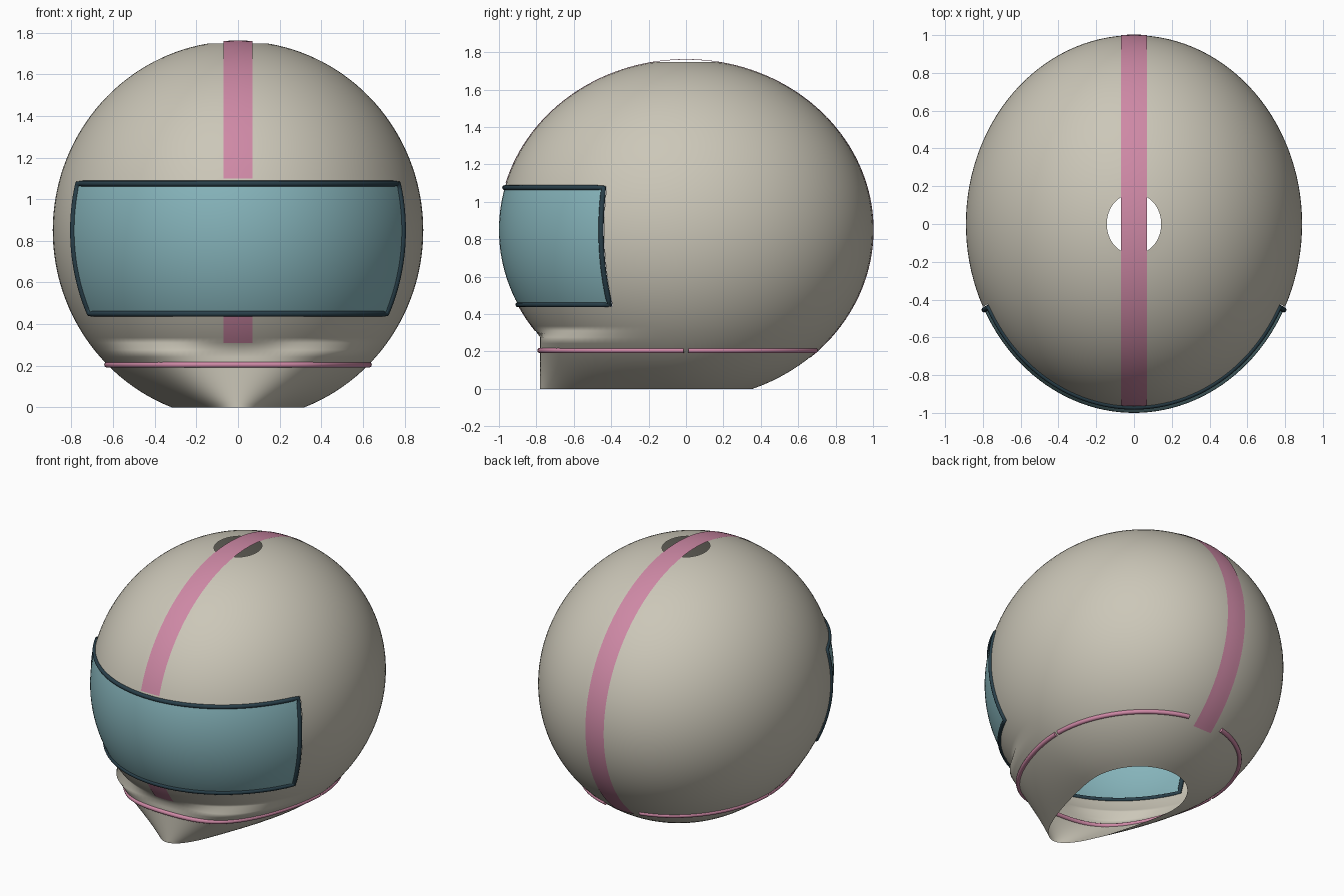
import bpy, math
from math import sin, cos, radians, sqrt, asin, pi

cube = bpy.data.objects.get("Cube")
if cube:
    bpy.data.objects.remove(cube, do_unlink=True)

RX, RY, RZ, CZ = 0.89, 1.0, 0.91, 0.85     # ellipsoid radii and centre height
CHIN_TOP, CHIN_Y = 0.31, -0.78
OPEN_LOW, OPEN_HIGH, OPEN_ANGLE = 0.44, 1.08, radians(64)
VISOR_LOW, VISOR_HIGH, VISOR_ANGLE = 0.45, 1.075, radians(63)


def material(name, rgb):
    m = bpy.data.materials.new(name)
    m.use_nodes = True
    m.diffuse_color = (*rgb, 1)
    m.node_tree.nodes["Principled BSDF"].inputs["Base Color"].default_value = (*rgb, 1)
    return m


CREAM = material("warm cream", (0.60, 0.57, 0.48))
PINK = material("pink", (0.62, 0.25, 0.38))
TEAL = material("visor teal", (0.24, 0.46, 0.50))
DARK = material("dark slate", (0.022, 0.05, 0.068))


def surface(angle, z):
    """Point on the helmet; angle is measured from the front."""
    r = sqrt(max(0, 1 - ((z - CZ) / RZ) ** 2))
    x, y = RX * r * sin(angle), -RY * r * cos(angle)
    if z < CHIN_TOP - 1e-4 and cos(angle) > 0:
        w = cos(angle) ** 3
        y += (CHIN_Y - y) * w
    return (x, y, z)


def spread(a, b, n):
    return [a + (b - a) * i / n for i in range(n + 1)]


def heights(a, b, n):
    """Heights evenly spaced by latitude."""
    return [CZ + RZ * sin(t) for t in spread(asin((a - CZ) / RZ), asin((b - CZ) / RZ), n)]


def sheet(name, rows, mat, closed=False, skip=None):
    """Mesh from a grid of points, optionally wrapped and with faces left out."""
    n = len(rows[0])
    verts = [p for row in rows for p in row]
    faces = []
    for j in range(len(rows) - 1):
        for i in range(n if closed else n - 1):
            if skip and skip(i, j):
                continue
            k = (i + 1) % n
            faces.append((j * n + i, j * n + k, (j + 1) * n + k, (j + 1) * n + i))
    mesh = bpy.data.meshes.new(name)
    mesh.from_pydata(verts, [], faces)
    mesh.materials.append(mat)
    mesh.shade_smooth()
    ob = bpy.data.objects.new(name, mesh)
    bpy.context.collection.objects.link(ob)
    return ob


def tube(name, points, radius, mat, closed=False):
    curve = bpy.data.curves.new(name, "CURVE")
    curve.dimensions = "3D"
    curve.bevel_depth = radius
    curve.bevel_resolution = 3
    curve.use_fill_caps = True
    spline = curve.splines.new("POLY")
    spline.points.add(len(points) - 1)
    for p, co in zip(spline.points, points):
        p.co = (*co, 1)
    spline.use_cyclic_u = closed
    curve.materials.append(mat)
    ob = bpy.data.objects.new(name, curve)
    bpy.context.collection.objects.link(ob)
    return ob


# Shell: open at the neck, crown and face, with a pushed-out chin
levels = (heights(0, CHIN_TOP, 12)[:-1] + heights(CHIN_TOP, OPEN_LOW, 5)[:-1]
          + heights(OPEN_LOW, OPEN_HIGH, 20)[:-1] + heights(OPEN_HIGH, 1.748, 26))
angles = (spread(-OPEN_ANGLE, OPEN_ANGLE, 48)[:-1]
          + spread(OPEN_ANGLE, 2 * pi - OPEN_ANGLE, 80)[:-1])


def in_face_opening(i, j):
    mid = (levels[j] + levels[j + 1]) / 2
    return i < 48 and OPEN_LOW < mid < OPEN_HIGH


shell = sheet("helmet_shell", [[surface(a, z) for a in angles] for z in levels],
              CREAM, closed=True, skip=in_face_opening)

# Visor and its trim
across = spread(-VISOR_ANGLE, VISOR_ANGLE, 48)
up = heights(VISOR_LOW, VISOR_HIGH, 20)
sheet("visor", [[surface(a, z) for a in across] for z in up], TEAL)
frame = ([surface(a, VISOR_LOW) for a in across]
         + [surface(VISOR_ANGLE, z) for z in up[1:-1]]
         + [surface(a, VISOR_HIGH) for a in reversed(across)]
         + [surface(-VISOR_ANGLE, z) for z in reversed(up[1:-1])])
tube("visor_trim", frame, 0.014, DARK, closed=True)


# Centre stripe, lying just proud of the shell
def stripe(name, start, end, n):
    rows = []
    for t in spread(start, end, n):
        row = []
        for x in spread(-0.07, 0.07, 4):
            k = sqrt(1 - (x / RX) ** 2) * 1.003
            row.append((x, -RY * k * cos(t), CZ + RZ * k * sin(t)))
        rows.append(row)
    sheet(name, rows, PINK)


stripe("crown_stripe", asin((1.10 - CZ) / RZ), pi - asin((0.17 - CZ) / RZ), 90)
stripe("chin_stripe", asin((CHIN_TOP - CZ) / RZ), asin((VISOR_LOW - CZ) / RZ), 6)

# Neck piping in three lengths, with a gap at the back
for name, a, b in (("front_piping", -89, 89), ("left_piping", 91, 168),
                   ("right_piping", -168, -91)):
    tube(name, [surface(radians(d), 0.205) for d in spread(a, b, 48)], 0.015, PINK)
